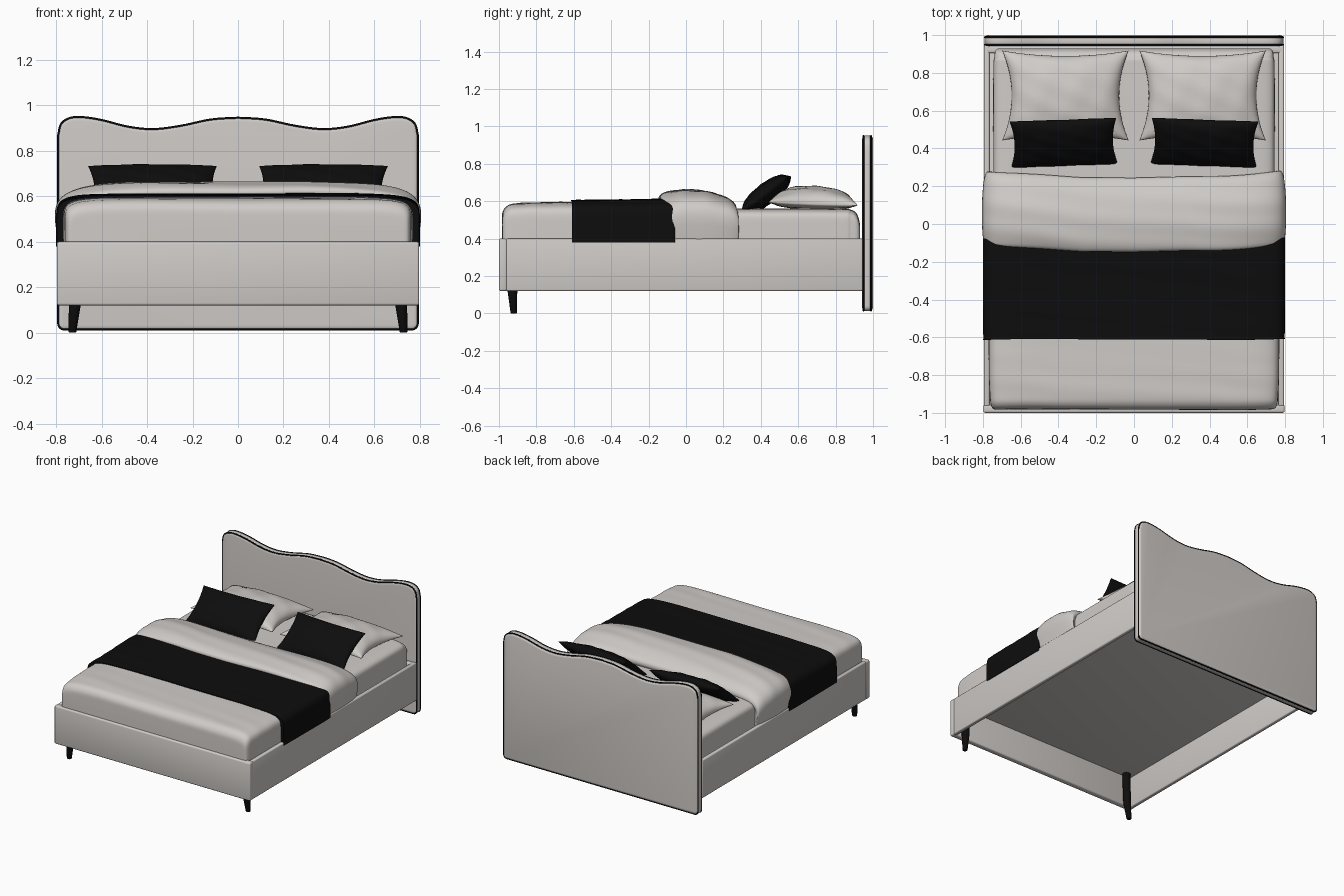
import bpy, bmesh
from math import sin, cos, pi, copysign, radians
from mathutils import Vector, Matrix

cube = bpy.data.objects.get("Cube")
if cube:
    bpy.data.objects.remove(cube, do_unlink=True)


def material(name, rgb):
    m = bpy.data.materials.new(name)
    m.use_nodes = True
    m.diffuse_color = (*rgb, 1)
    m.node_tree.nodes["Principled BSDF"].inputs["Base Color"].default_value = (*rgb, 1)
    return m


LINEN = material("warm white linen", (0.63, 0.60, 0.575))
BLACK = material("black fabric", (0.004, 0.004, 0.004))


def finish(name, bm, mat, angle=50):
    bmesh.ops.recalc_face_normals(bm, faces=bm.faces)
    mesh = bpy.data.meshes.new(name)
    bm.to_mesh(mesh)
    bm.free()
    mesh.materials.append(mat)
    ob = bpy.data.objects.new(name, mesh)
    bpy.context.collection.objects.link(ob)
    bpy.ops.object.select_all(action='DESELECT')
    bpy.context.view_layer.objects.active = ob
    ob.select_set(True)
    bpy.ops.object.shade_smooth_by_angle(angle=radians(angle))
    return ob


def loft(name, rings, mat, wrap=False, angle=50):
    """Skin closed rings; cap the ends, or join last to first."""
    bm = bmesh.new()
    vs = [[bm.verts.new(p) for p in ring] for ring in rings]
    n = len(vs[0])
    for a, b in zip(vs, vs[1:] + vs[:1] if wrap else vs[1:]):
        for i in range(n):
            j = (i + 1) % n
            bm.faces.new((a[i], a[j], b[j], b[i]))
    if not wrap:
        bm.faces.new(vs[0])
        bm.faces.new(vs[-1])
    return finish(name, bm, mat, angle)


def box(name, lo, hi, mat, bevel=0.008):
    bm = bmesh.new()
    lo, hi = Vector(lo), Vector(hi)
    bmesh.ops.create_cube(bm, size=1, matrix=Matrix.Translation((lo + hi) / 2) @ Matrix.Diagonal((*(hi - lo), 1)))
    bmesh.ops.bevel(bm, geom=bm.edges[:], offset=bevel, segments=3, profile=0.5, affect='EDGES')
    return finish(name, bm, mat)


def smooth_keys(keys, steps):
    """Catmull-Rom interpolation through tuples."""
    out = []
    for k in range(len(keys) - 1):
        p = [Vector(keys[min(max(k + d, 0), len(keys) - 1)]) for d in (-1, 0, 1, 2)]
        for s in range(steps):
            t = s / steps
            out.append((p[1] * 2 + (p[2] - p[0]) * t + (p[0] * 2 - p[1] * 5 + p[2] * 4 - p[3]) * t ** 2
                        + (p[1] * 3 - p[0] - p[2] * 3 + p[3]) * t ** 3) / 2)
    return out + [Vector(keys[-1])]


def cover(name, keys, mat, base, exp, tuck=0.0, wave=0.0, bow=0.0, steps=6):
    """Bedding draped over the bed; keys are (y, half width, top height)."""
    rings = []
    for y, hw, top in smooth_keys(keys, steps):
        ring = []
        for i in range(65):
            a = pi * i / 64
            c, s = cos(a), max(sin(a), 0)
            u = copysign(abs(c) ** exp, c)
            v = s ** exp
            x = u * (hw - tuck * (1 - v) ** 2)
            z = base + (top - base) * v
            z += wave * v * sin(x * 7 + y * 31) * cos(x * 3 - y * 17)
            ring.append((x, y + bow * (u * u - 0.5) + wave * sin(x * 9), z))
        rings.append(ring)
    return loft(name, rings, mat)


# Upholstered base: rails, recessed deck, front legs
box("front_rail", (-0.797, -1.0, 0.12), (0.797, -0.957, 0.40), LINEN, 0.01)
box("back_rail", (-0.79, 0.905, 0.12), (0.79, 0.94, 0.40), LINEN)
box("deck", (-0.78, -0.97, 0.35), (0.78, 0.92, 0.37), LINEN, 0.002)
for side, sx in (("left", 1), ("right", -1)):
    x0, x1 = sorted((sx * 0.765, sx * 0.795))
    box(side + "_rail", (x0, -0.965, 0.12), (x1, 0.945, 0.40), LINEN)
    loft(side + "_front_leg",
         [[(sx * cx + r * cos(a * pi / 10), cy + r * sin(a * pi / 10), z) for a in range(20)]
          for z, cx, cy, r in ((0, 0.728, -0.921, 0.015), (0.004, 0.728, -0.921, 0.017),
                               (0.12, 0.718, -0.928, 0.026), (0.355, 0.712, -0.93, 0.028))], BLACK)

# Headboard outline: wavy top and rounded corners
half_top = smooth_keys([(0, 0.95), (0.12, 0.942), (0.25, 0.915), (0.37, 0.9), (0.48, 0.91),
                        (0.6, 0.94), (0.69, 0.953), (0.745, 0.947), (0.782, 0.92), (0.795, 0.87)], 6)
corner = [Vector((0.765 + 0.03 * cos(a * pi / 12), 0.04 - 0.03 * sin(a * pi / 12))) for a in range(7)]
right_half = half_top + corner
outline = right_half + [Vector((-p.x, p.y)) for p in reversed(right_half[1:])]


def headboard_ring(y, inset):
    """Outline offset inward along its normals."""
    ring = []
    for i, p in enumerate(outline):
        t = (outline[(i + 1) % len(outline)] - outline[i - 1]).normalized()
        q = p + Vector((-t.y, t.x)) * -inset
        ring.append((q.x, y, q.y))
    return ring


loft("headboard", [headboard_ring(y, i) for y, i in
                   ((0.942, 0.022), (0.943, 0.013), (0.947, 0.006), (0.953, 0.003),
                    (0.983, 0.003), (0.991, 0.006), (0.998, 0.013), (1.0, 0.022))], LINEN)
for label, y in (("front", 0.949), ("back", 0.989)):
    loft(label + "_piping", [headboard_ring(y + 0.005 * sin(a * pi / 4), 0.005 + 0.005 * cos(a * pi / 4))
                             for a in range(8)], BLACK, wrap=True)

# Mattress and bedding
cover("mattress", [(-0.6, 0.745, 0.55), (0.3, 0.745, 0.56), (0.8, 0.745, 0.56), (0.88, 0.74, 0.555),
                   (0.915, 0.735, 0.53), (0.93, 0.72, 0.48)], LINEN, 0.36, 0.16)
cover("blanket", [(-0.982, 0.72, 0.50), (-0.978, 0.745, 0.545), (-0.955, 0.758, 0.575), (-0.91, 0.763, 0.588),
                  (-0.8, 0.768, 0.592), (-0.5, 0.77, 0.597), (0.0, 0.77, 0.6)],
      LINEN, 0.37, 0.2, wave=0.003)
cover("runner", [(-0.603, 0.785, 0.58), (-0.602, 0.797, 0.603), (-0.59, 0.798, 0.606), (-0.35, 0.8, 0.608),
                 (-0.1, 0.8, 0.613), (-0.06, 0.795, 0.60)], BLACK, 0.38, 0.22, wave=0.003)
cover("folded_duvet", [(-0.115, 0.785, 0.585), (-0.13, 0.797, 0.615), (-0.115, 0.806, 0.638), (-0.06, 0.813, 0.655),
                       (0.02, 0.816, 0.663), (0.11, 0.815, 0.656), (0.2, 0.808, 0.632), (0.25, 0.797, 0.605),
                       (0.262, 0.785, 0.575), (0.245, 0.765, 0.545)],
      LINEN, 0.375, 0.36, tuck=0.03, wave=0.004, bow=0.035)


def pillow(name, mat, size, pinch, up, down, place, wrinkle):
    """Cushion with pinched corners; up and down set the two bulges."""
    n = 28
    bm = bmesh.new()
    w, h = size
    for bulge in (up, -down):
        grid = []
        for i in range(n + 1):
            u = -cos(pi * i / n)
            row = []
            for j in range(n + 1):
                v = -cos(pi * j / n)
                f = max((1 - u * u) * (1 - v * v), 0) ** 0.42
                x = w * u * (1 - pinch * (1 - v * v) * u * u)
                y = h * v * (1 - pinch * 0.8 * (1 - u * u) * v * v)
                z = bulge * f * (1 + wrinkle * sin(u * 9 + v * 4) * cos(v * 7 - u * 2))
                row.append(bm.verts.new(place @ Vector((x, y, z))))
            grid.append(row)
        for i in range(n):
            for j in range(n):
                bm.faces.new((grid[i][j], grid[i + 1][j], grid[i + 1][j + 1], grid[i][j + 1]))
    bmesh.ops.remove_doubles(bm, verts=bm.verts, dist=0.0001)
    return finish(name, bm, mat, 70)


# Sleeping pillows lie flat, small cushions lean on them
for side, sx in (("left", 1), ("right", -1)):
    flat = Matrix.Translation((sx * 0.363, 0.68, 0.585)) @ Matrix.Rotation(radians(-2), 4, 'X')
    pillow(side + "_pillow", LINEN, (0.335, 0.238), 0.15, 0.095, 0.03, flat, 0.05)
    lean = (Matrix.Translation((sx * 0.372, 0.43, 0.64)) @ Matrix.Rotation(radians(sx * -2), 4, 'Z')
            @ Matrix.Rotation(radians(37), 4, 'X'))
    pillow(side + "_cushion", BLACK, (0.283, 0.153), 0.08, 0.055, 0.055, lean, 0.08)
